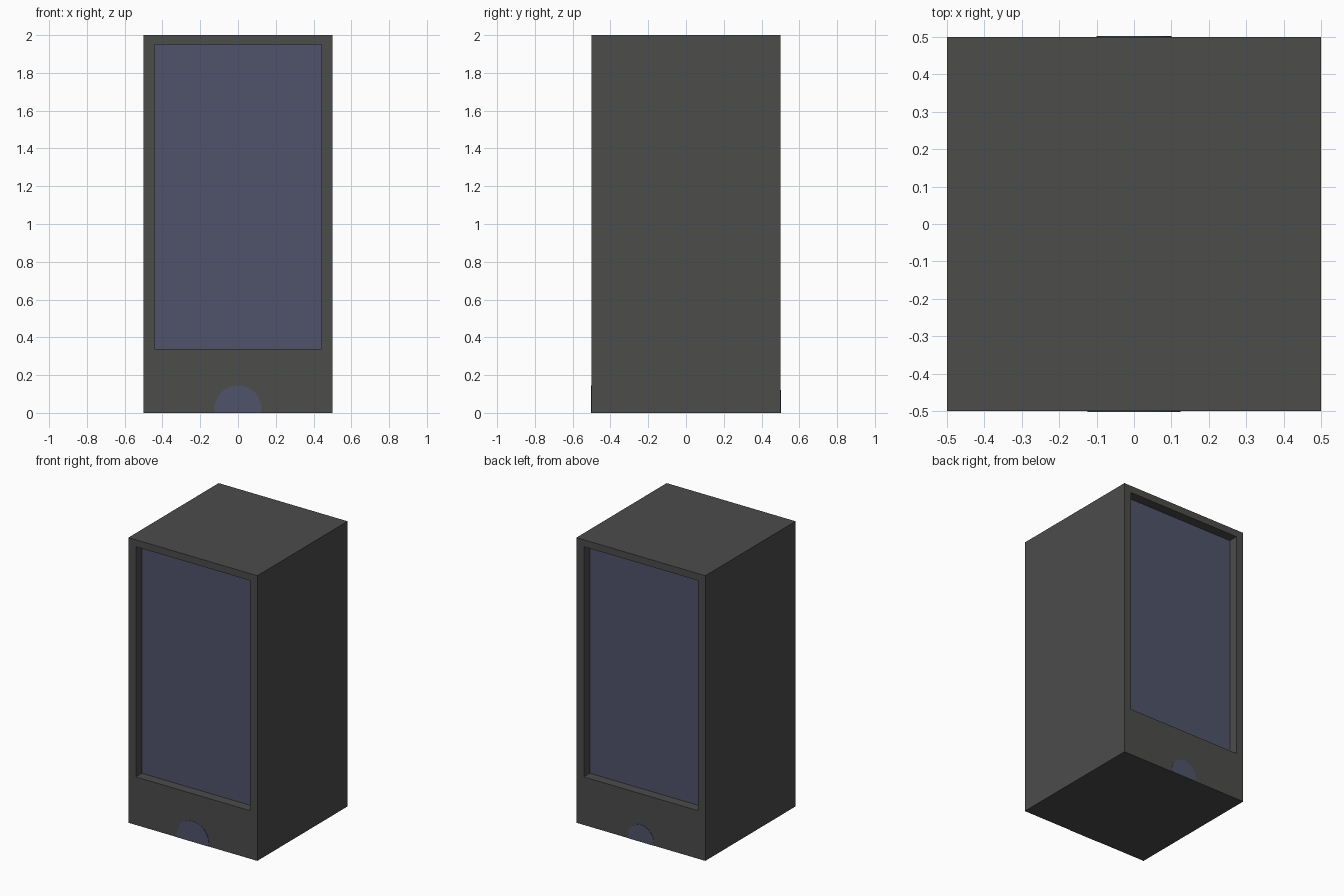
import bpy, bmesh, math

if "Cube" in bpy.data.objects:
    bpy.data.objects.remove(bpy.data.objects["Cube"])


def material(name, rgb):
    m = bpy.data.materials.new(name)
    m.diffuse_color = (*rgb, 1)
    m.use_nodes = True
    m.node_tree.nodes["Principled BSDF"].inputs["Base Color"].default_value = m.diffuse_color
    return m


GREY = material("dark grey", (0.072, 0.072, 0.071))
BLUE = material("slate blue", (0.080, 0.088, 0.145))

X_IN, Z_LOW, Z_HIGH, DEPTH = 0.443, 0.337, 1.951, 0.067


def finish(bm, name, mats):
    bmesh.ops.recalc_face_normals(bm, faces=bm.faces)
    mesh = bpy.data.meshes.new(name)
    bm.to_mesh(mesh)
    bm.free()
    for m in mats:
        mesh.materials.append(m)
    obj = bpy.data.objects.new(name, mesh)
    bpy.context.collection.objects.link(obj)
    return obj


# Cabinet: tall box with a recessed blue panel on the front and back
bm = bmesh.new()
bmesh.ops.create_cube(bm, size=1)
for v in bm.verts:
    v.co.z = (v.co.z + 0.5) * 2
bm.normal_update()
for panel in [f for f in bm.faces if abs(f.normal.y) > 0.9]:
    side = 1 if panel.normal.y > 0 else -1
    bmesh.ops.inset_individual(bm, faces=[panel], thickness=0.05)
    for v in panel.verts:
        v.co.x = math.copysign(X_IN, v.co.x)
        v.co.z = Z_HIGH if v.co.z > 1 else Z_LOW
    floor = bmesh.ops.extrude_discrete_faces(bm, faces=[panel])["faces"][0]
    for v in floor.verts:
        v.co.y -= side * DEPTH
    floor.material_index = 1
finish(bm, "cabinet", [GREY, BLUE])


# Round-topped marks at the foot: thin plates cut off at the base
def foot_mark(name, side, radius, centre_z):
    bm = bmesh.new()
    start = -math.asin(centre_z / radius)
    span = math.pi - 2 * start
    verts = []
    for i in range(33):
        a = start + span * i / 32
        verts.append(bm.verts.new((radius * math.cos(a), side * 0.499,
                                   max(0, centre_z + radius * math.sin(a)))))
    face = bm.faces.new(verts)
    ext = bmesh.ops.extrude_face_region(bm, geom=[face])
    for v in ext["geom"]:
        if isinstance(v, bmesh.types.BMVert):
            v.co.y = side * 0.502
    finish(bm, name, [BLUE])


foot_mark("front_foot_mark", -1, 0.125, 0.02)
foot_mark("back_foot_mark", 1, 0.10, 0.02)
